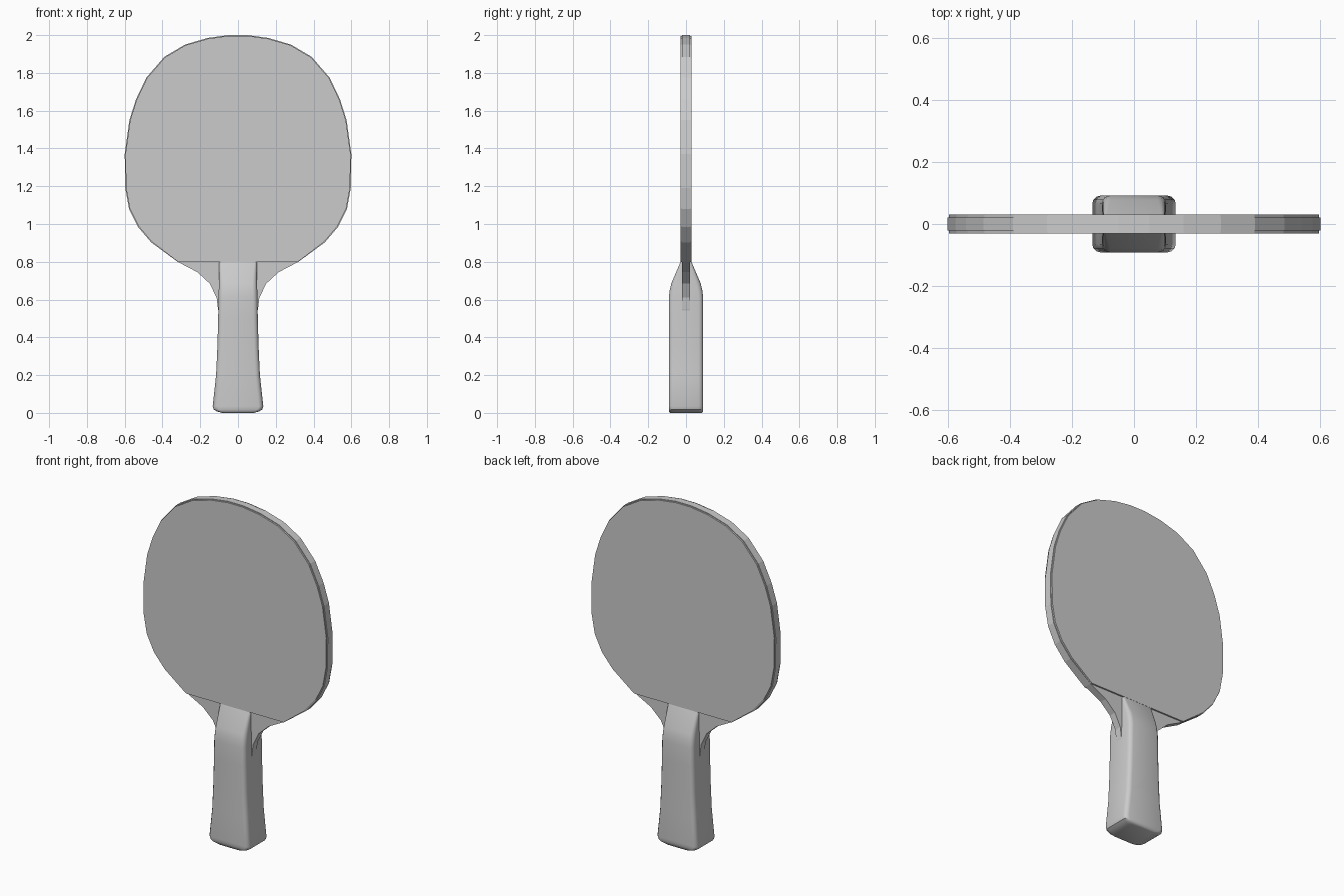
import bpy, bmesh
from math import pi, sin, cos, radians

if "Cube" in bpy.data.objects:
    bpy.data.objects.remove(bpy.data.objects["Cube"])

# Right half of the head outline (x, z), top to the straight lower edge of the rubber
HEAD = [(0.05, 2.0), (0.16, 1.985), (0.28, 1.95), (0.39, 1.885), (0.485, 1.775),
        (0.54, 1.66), (0.575, 1.55), (0.60, 1.37), (0.597, 1.19), (0.577, 1.08),
        (0.53, 0.985), (0.46, 0.903), (0.32, 0.80)]
# Neck of the wooden core, running down into the handle
NECK = [(0.215, 0.745), (0.15, 0.685), (0.113, 0.61), (0.106, 0.55), (0.09, 0.48)]


def make_object(name, bm):
    bmesh.ops.recalc_face_normals(bm, faces=bm.faces)
    mesh = bpy.data.meshes.new(name)
    bm.to_mesh(mesh)
    bm.free()
    obj = bpy.data.objects.new(name, mesh)
    bpy.context.collection.objects.link(obj)
    return obj


def loft(name, rings):
    """Skin a list of equal-length point rings and cap both ends."""
    bm = bmesh.new()
    loops = [[bm.verts.new(p) for p in ring] for ring in rings]
    n = len(loops[0])
    for a, b in zip(loops, loops[1:]):
        for i in range(n):
            j = (i + 1) % n
            bm.faces.new((a[i], a[j], b[j], b[i]))
    bm.faces.new(loops[0])
    bm.faces.new(loops[-1])
    return make_object(name, bm)


def plate(name, half, layers):
    """Symmetric slab in xz; layers are (y, inset) pairs."""
    outline = half + [(-x, z) for x, z in reversed(half)]
    rings = []
    for y, inset in layers:
        s = 1 - inset / 0.6
        rings.append([(x * s, y, 1.4 + (z - 1.4) * s if z > 0.81 else z)
                      for x, z in outline])
    return loft(name, rings)


def rounded_rect(hx, hy, z):
    r = min(0.025, hy * 0.4)
    pts = []
    for k, (sx, sy) in enumerate([(1, 1), (-1, 1), (-1, -1), (1, -1)]):
        for i in range(4):
            a = k * pi / 2 + i * pi / 6
            pts.append((sx * (hx - r) + r * cos(a), sy * (hy - r) + r * sin(a), z))
    return pts


# Wooden core with neck
plate("blade_core", HEAD + NECK, [(-0.021, 0), (0.021, 0)])

# Rubber sheets on both faces
for side, name in ((-1, "front_rubber"), (1, "back_rubber")):
    plate(name, HEAD, [(side * 0.02, 0.004), (side * 0.03, 0.004)])

# Flared handle: half width, half depth, height
SECTIONS = [(0.085, 0.085, 0), (0.112, 0.09, 0.008), (0.128, 0.091, 0.018),
            (0.134, 0.091, 0.035), (0.116, 0.091, 0.2), (0.109, 0.091, 0.35),
            (0.105, 0.091, 0.5), (0.103, 0.091, 0.61), (0.102, 0.086, 0.65),
            (0.101, 0.078, 0.685), (0.10, 0.029, 0.80)]
handle = loft("handle", [rounded_rect(*s) for s in SECTIONS])
bpy.context.view_layer.objects.active = handle
handle.select_set(True)
bpy.ops.object.shade_smooth_by_angle(angle=radians(35))
